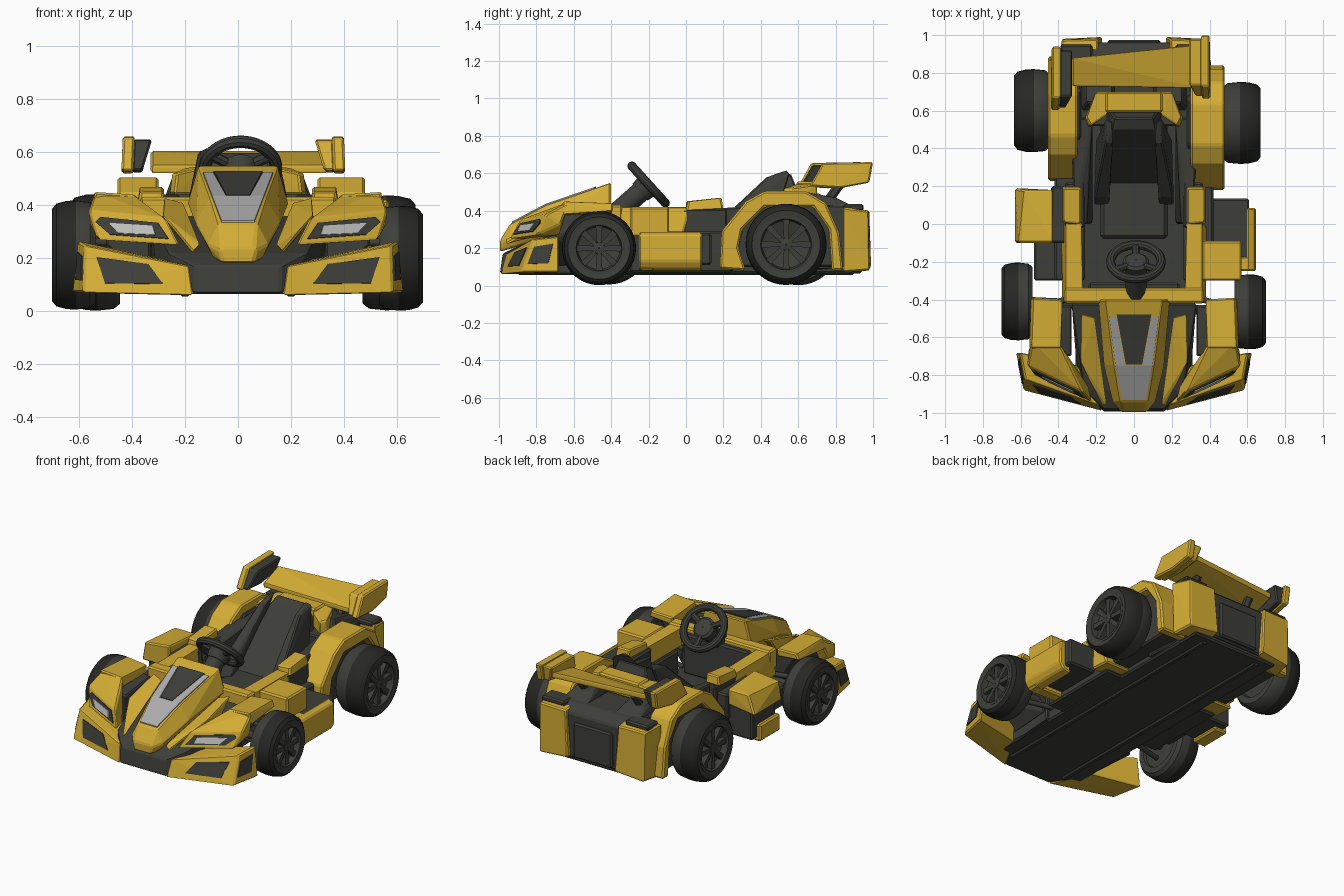
import bpy, bmesh, math
from mathutils import Vector, Matrix

if "Cube" in bpy.data.objects:
    bpy.data.objects.remove(bpy.data.objects["Cube"])


def material(name, r, g, b):
    m = bpy.data.materials.new(name)
    m.diffuse_color = (r, g, b, 1)
    m.use_nodes = True
    m.node_tree.nodes["Principled BSDF"].inputs["Base Color"].default_value = m.diffuse_color
    return m


YELLOW = material("yellow_paint", 0.66, 0.42, 0.035)
DARK = material("dark_grey_plastic", 0.048, 0.049, 0.042)
BLACK = material("black_rubber", 0.020, 0.020, 0.018)
SILVER = material("silver_trim", 0.42, 0.42, 0.42)
LAMP = material("lamp_glass", 0.54, 0.54, 0.53)


def finish(name, bm, mat, bevel=0.0, smooth=False):
    bmesh.ops.recalc_face_normals(bm, faces=bm.faces)
    me = bpy.data.meshes.new(name)
    bm.to_mesh(me)
    bm.free()
    me.materials.append(mat)
    ob = bpy.data.objects.new(name, me)
    bpy.context.collection.objects.link(ob)
    if smooth:
        me.shade_smooth()
        me.set_sharp_from_angle(angle=math.radians(35))
    if bevel:
        b = ob.modifiers.new("bevel", 'BEVEL')
        b.width, b.segments, b.limit_method = bevel, 1, 'ANGLE'
        b.angle_limit = math.radians(25)
    return ob


def hull(name, pts, mat, s=1, dy=0, bevel=0.008):
    """Faceted convex block; s=-1 mirrors it, dy shifts it."""
    bm = bmesh.new()
    for x, y, z in pts:
        bm.verts.new((x * s, y + dy, z))
    r = bmesh.ops.convex_hull(bm, input=bm.verts)
    bad = {v for k in ('geom_interior', 'geom_unused') for v in r[k] if isinstance(v, bmesh.types.BMVert)}
    bmesh.ops.delete(bm, geom=list(bad), context='VERTS')
    bmesh.ops.dissolve_limit(bm, angle_limit=0.03, verts=bm.verts, edges=bm.edges)
    return finish(name, bm, mat, bevel)


def box(name, x, y, z, mat, s=1, dy=0, bevel=0.01):
    return hull(name, [(a, b, c) for a in x for b in y for c in z], mat, s, dy, bevel)


def prism(name, yz, x0, x1, mat, s=1, dy=0, bevel=0.01):
    """Side outline in (y, z) extruded across x."""
    bm = bmesh.new()
    f = bm.faces.new([bm.verts.new((x0 * s, y + dy, z)) for y, z in yz])
    r = bmesh.ops.extrude_face_region(bm, geom=[f])
    vs = [v for v in r['geom'] if isinstance(v, bmesh.types.BMVert)]
    bmesh.ops.translate(bm, verts=vs, vec=((x1 - x0) * s, 0, 0))
    return finish(name, bm, mat, bevel)


def plate(name, quad, uv, mat, s=1, lift=0.006):
    """Thin inlay on a quad panel, outline given in panel (u, v)."""
    a, b, c, d = [Vector(p) for p in quad]
    n = (b - a).cross(d - a).normalized()
    pts = []
    for u, v in uv:
        p = a.lerp(b, u).lerp(d.lerp(c, u), v)
        pts += [p + n * lift, p + n * (lift - 0.009)]
    return hull(name, pts, mat, s, 0, 0)


def lathe(name, prof, mat, mtx, n=40):
    """Closed (x, radius) profile turned round the x axis."""
    bm = bmesh.new()
    rings = [[bm.verts.new(mtx @ Vector((x, r * math.cos(t), r * math.sin(t)))) for x, r in prof]
             for t in (2 * math.pi * i / n for i in range(n))]
    m = len(prof)
    for i in range(n):
        p, q = rings[i], rings[(i + 1) % n]
        for j in range(m):
            k = (j + 1) % m
            bm.faces.new((p[j], p[k], q[k], q[j]))
    return finish(name, bm, mat, 0, True)


def rod(name, a, b, r, mat, n=12):
    a, b = Vector(a), Vector(b)
    bm = bmesh.new()
    rot = (b - a).to_track_quat('Z', 'Y').to_matrix().to_4x4()
    bmesh.ops.create_cone(bm, cap_ends=True, segments=n, radius1=r, radius2=r, depth=(b - a).length,
                          matrix=Matrix.Translation((a + b) / 2) @ rot)
    return finish(name, bm, mat, 0, True)


def wheel(name, x, y, z, r, w):
    m = Matrix.Translation((x, y, z)) @ Matrix.Scale(1 if x > 0 else -1, 4, (1, 0, 0))
    h, k = w / 2, r * 0.7
    prof = [(-h, k), (-h, r * .88), (-h * .75, r * .97), (-h * .1, r), (h * .35, r * .99), (h * .8, r * .94),
            (h, r * .84), (h * .95, k), (h * .6, k - .012), (-h * .6, k - .012)]
    tyre = lathe(name + "_tyre", prof, DARK, m)
    tyre.data.materials.append(BLACK)
    for p in tyre.data.polygons:  # outer half of the tread is blacker
        p.material_index = int(p.index % len(prof) in (3, 4, 5))
    lathe(name + "_rim", [(0, .005), (0, k), (h * .97, k), (h * .97, k - .016), (h * .55, k - .025), (h * .15, .005)], DARK, m)
    lathe(name + "_back", [(-h * .8, .005), (-h * .8, k), (-h * .4, k), (-h * .4, .005)], DARK, m)
    lathe(name + "_hub", [(0, .003), (0, .035), (h * .85, .03), (h * .9, .003)], DARK, m, 16)
    for i in range(8):
        q = m @ Matrix.Rotation(i * math.pi / 4, 4, 'X')
        hull(name + "_spoke", [q @ Vector((a, b, c)) for c, e in ((.02, .011), (k - .01, .019))
                               for a in (h * .3, h * .82) for b in (-e, e)], DARK, bevel=0)


# Wheels and axles
wheel("front_right_wheel", .615, -.465, .2, .198, .165)
wheel("front_left_wheel", -.62, -.41, .212, .206, .165)
wheel("rear_right_wheel", .57, .535, .22, .217, .20)
wheel("rear_left_wheel", -.54, .60, .222, .22, .19)
rod("front_axle", (-.58, -.41, .21), (.58, -.465, .2), .025, DARK)
rod("rear_axle", (-.5, .6, .22), (.5, .535, .22), .03, DARK)

# Chassis, floor ridges and rear body
box("floor", (-.31, .31), (-.92, .94), (.065, .14), DARK)
for x in (-.2, .2):
    box("floor_ridge", (x - .02, x + .02), (-.9, .9), (.055, .08), DARK)
hull("nose_core", [(sx * x, y, z) for sx in (1, -1) for x, y, z in
     ((.16, -.995, .065), (.16, -.98, .17), (.26, -.88, .22), (.33, -.42, .36), (.33, -.42, .07), (.3, -.8, .07))], DARK)
hull("rear_body", [(sx * x, y, z) for sx in (1, -1) for x, y, z in
     ((.33, .52, .42), (.33, .52, .08), (.3, .955, .09), (.28, .96, .38), (.28, .9, .43))], DARK)
box("rear_panel", (-.14, .14), (.92, .975), (.1, .33), DARK)

# Hood with silver U trim and dark vent
hood = [(-.40, .55, .15, .19, .36), (-.75, .43, .105, .16, .28), (-.94, .33, .072, .115, .2), (-.995, .24, .06, .07, .18)]
hull("hood", [(sx * x, y, z) for y, t, w, v, b in hood for x, z in ((w, t), (v, b + .05), (v * .8, b)) for sx in (1, -1)], YELLOW)


def hood_z(y):
    for (y0, z0, *_), (y1, z1, *_) in zip(hood, hood[1:]):
        if y1 <= y <= y0:
            return z0 + (z1 - z0) * (y - y0) / (y1 - y0)


def hood_inlay(name, pts, mat, s=1):
    hull(name, [(x, y, hood_z(y) + d) for x, y in pts for d in (.007, -.002)], mat, s, 0, 0)


for s in (1, -1):
    hood_inlay("hood_trim_side", [(.095, -.49), (.132, -.49), (.098, -.75), (.045, -.75)], SILVER, s)
    hood_inlay("hood_trim_nose", [(0, -.75), (.098, -.75), (.062, -.93), (0, -.93)], SILVER, s)
hood_inlay("hood_vent", [(-.092, -.48), (.092, -.48), (.043, -.745), (-.043, -.745)], DARK)

# Sides: fenders, bumper pods, rails, rear arches (mirrored, left set slightly back)
for s, side, dy in ((1, "right_", 0), (-1, "left_", .06)):
    lamp = [(.22, -.945, .25), (.53, -.80, .27), (.565, -.75, .38), (.27, -.89, .35)]
    hull(side + "front_fender_nose", lamp + [(.39, -.64, .44), (.54, -.62, .45), (.56, -.67, .33), (.5, -.68, .27),
         (.38, -.66, .36), (.24, -.86, .25)], YELLOW, s)
    plate(side + "lamp_recess", lamp, [(.1, .2), (.82, .2), (.95, .6), (.86, .8), (.14, .78)], DARK, s)
    plate(side + "lamp", lamp, [(.24, .3), (.7, .26), (.78, .62), (.22, .66)], LAMP, s, .011)
    hull(side + "front_fender_top", [(.38, -.40, .43), (.53, -.39, .44), (.545, -.39, .40), (.39, -.66, .44), (.54, -.66, .45),
         (.555, -.66, .38), (.38, -.40, .38), (.38, -.66, .38)], YELLOW, s)
    hull(side + "fender_inner", [(.33, -.43, .12), (.33, -.43, .38), (.5, -.43, .40), (.48, -.7, .38), (.33, -.7, .1),
         (.5, -.7, .25), (.33, -.7, .35)], DARK, s)
    # blade between hood and fender
    hull(side + "nose_blade", [(.205, -.49, .41), (.28, -.47, .43), (.285, -.74, .36), (.14, -.965, .25), (.17, -.965, .22),
         (.21, -.75, .33), (.27, -.55, .33)], YELLOW, s)
    # lower bumper pod
    pod = [(.165, -.99, .06), (.585, -.88, .07), (.58, -.82, .25), (.18, -.96, .17)]
    back = [(.625, -.68, .07), (.605, -.68, .265)]
    hull(side + "bumper_pod", pod + back + [(.3, -.75, .07), (.3, -.75, .20)], YELLOW, s)
    plate(side + "bumper_intake", pod, [(.27, .3), (.8, .22), (.88, .78), (.4, .82)], DARK, s)
    plate(side + "bumper_side_inlay", [pod[1], back[0], back[1], pod[2]], [(.1, .25), (.7, .25), (.8, .8), (.15, .75)], DARK, s)
    # front suspension arms
    for z in (.14, .26):
        rod(side + "suspension_arm", (s * .28, -.38, z), (s * .56, -.45, z), .016, DARK)
    # cockpit rail and sill
    hull(side + "cockpit_rail", [(.27, -.4, .30), (.27, -.4, .42), (.36, -.4, .42), (.38, -.4, .26), (.27, .02, .30),
         (.28, .02, .42), (.36, .02, .42), (.39, -.02, .26)], YELLOW, s)
    box(side + "rail_end", (.26, .365), (-.02, .22), (.2, .41), DARK, s)
    hull(side + "rail_cap", [(.28, 0, .40), (.38, 0, .40), (.28, .0, .45), (.37, .01, .45), (.28, .19, .47), (.37, .19, .47),
         (.38, .2, .41), (.28, .2, .41)], YELLOW, s)
    box(side + "sill", (.26, .42), (-.3, .25), (.07, .29), DARK, s)
    # cockpit wall
    hull(side + "cockpit_wall", [(.22, 0, .12), (.32, 0, .12), (.25, 0, .36), (.32, 0, .4), (.22, .56, .12), (.33, .56, .12),
         (.22, .56, .44), (.33, .56, .44)], DARK, s)
    # rear arch, its lining and the tail pods
    prism(side + "rear_arch", [(.18, .09), (.19, .29), (.32, .45), (.42, .505), (.64, .505), (.75, .44), (.82, .28), (.84, .08),
          (.78, .08), (.765, .3), (.68, .42), (.42, .42), (.30, .30), (.28, .2), (.32, .08)], .30, .48 if s > 0 else .455,
          YELLOW, s, dy * .8)
    prism(side + "rear_arch_liner", [(.25, .1), (.3, .34), (.42, .45), (.66, .45), (.8, .3), (.82, .1)], .28, .42, DARK, s, dy * .8)
    hull(side + "tail_pod", [(.17, .9, .08), (.17, .99, .1), (.19, .98, .40), (.19, .86, .42), (.38, .98, .08), (.40, .84, .07),
         (.38, .975, .40), (.41, .84, .42)], YELLOW, s)
    box(side + "tail_pod_top", (.22, .39), (.84, .95), (.40, .435), DARK, s)
    rod(side + "wing_strut", (s * .2, .72, .40), (s * .2, .83, .55), .025, DARK, 6)
    hull(side + "engine_cover", [(.1, .6, .42), (.28, .6, .42), (.12, .64, .5), (.25, .64, .5), (.12, .8, .47), (.25, .8, .47),
         (.1, .9, .42), (.28, .9, .42)], DARK, s)

# Side pods: the right one has its yellow block in front, the left one on top
box("right_pod_upper", (.36, .57), (-.30, -.09), (.26, .42), YELLOW)
box("right_pod_core", (.40, .61), (-.20, .135), (.11, .28), DARK)
hull("right_pod_cap", [(x, y, z) for y in (-.25, .085) for x, z in ((.56, .075), (.62, .09), (.645, .13), (.64, .27), (.60, .29))], YELLOW)
box("right_pod_front", (.40, .62), (-.25, -.17), (.08, .285), YELLOW)
hull("left_pod_upper", [(.43, -.1, .42), (.61, -.1, .40), (.43, -.1, .28), (.63, -.1, .28), (.43, .18, .40), (.58, .18, .40),
     (.43, .18, .30), (.63, .19, .28)], YELLOW, -1)
box("left_pod_core", (.40, .60), (-.08, .17), (.10, .30), DARK, -1)
box("left_pod_cap", (.53, .625), (-.09, .12), (.08, .19), YELLOW, -1)
box("left_pod_link", (.36, .53), (-.3, -.08), (.15, .28), DARK, -1)
box("left_pod_bridge", (.36, .44), (-.1, .2), (.2, .37), DARK, -1)

# Rear wing with end plates
hull("rear_wing", [(-.33, .73, .52), (.34, .72, .52), (-.33, .73, .55), (.34, .72, .55), (-.33, .88, .57), (.34, .95, .57),
     (-.33, .88, .605), (.34, .95, .605)], YELLOW)
end = ((.66, .53, .355), (.73, .655, .35), (1.0, .66, .35), (.98, .55, .35), (.82, .52, .355))
for s, dy, inner, dx in ((1, 0, YELLOW, 0), (-1, -.06, DARK, .035)):
    hull("wing_end_plate", [(x + w + dx, y, z) for y, z, x in end for w in (.005, .05)], YELLOW, s, dy)
    hull("wing_end_inner", [(x + w + dx, y * .9 + .08, z * .9 + .055) for y, z, x in end for w in
         (-.06 if z > .6 else -.03, .01)], inner, s, dy)

# Dashboard, seat and headrest
box("dash_bar", (-.37, .37), (-.42, -.34), (.30, .43), YELLOW)
box("dash_core", (-.24, .24), (-.42, -.31), (.14, .40), DARK)
box("seat_cushion", (-.18, .18), (-.08, .3), (.12, .22), DARK, bevel=.02)
hull("seat_back", [(sx * x, y, z) for sx in (1, -1) for x, y, z in
     ((.17, .2, .2), (.18, .34, .16), (.11, .5, .57), (.1, .56, .6), (.13, .6, .5), (.18, .56, .2))], DARK)
for s in (1, -1):
    hull("seat_bolster", [(.13, .1, .2), (.21, .1, .2), (.15, .14, .3), (.21, .14, .31), (.11, .43, .57), (.15, .43, .58),
         (.11, .54, .62), (.15, .56, .6), (.2, .45, .25)], DARK, s)
    hull("headrest_wing", [(.14, .58, .44), (.24, .51, .44), (.26, .56, .44), (.14, .58, .54), (.23, .52, .52), (.25, .56, .52),
         (.2, .7, .54), (.2, .7, .44), (.12, .7, .55)], YELLOW, s)
box("headrest", (-.15, .15), (.59, .7), (.44, .555), YELLOW)

# Steering wheel, hub, spokes and column
tilt = Matrix.Translation((.01, -.2, .54)) @ Vector((0, .74, .67)).to_track_quat('X', 'Z').to_matrix().to_4x4()
lathe("steering_wheel", [(.024 * math.cos(a), .134 + .024 * math.sin(a)) for a in (i * math.pi / 5 for i in range(10))], DARK, tilt)
lathe("steering_hub", [(-.06, .003), (-.06, .06), (.0, .07), (.012, .055), (.015, .003)], DARK, tilt, 20)
for a in (0, 2.1, 4.2):
    rod("steering_spoke", tilt @ Vector((-.01, 0, 0)), tilt @ Vector((0, .135 * math.sin(a), -.135 * math.cos(a))), .02, DARK, 8)
rod("steering_column", (.01, -.38, .38), (.01, -.21, .53), .055, DARK)
